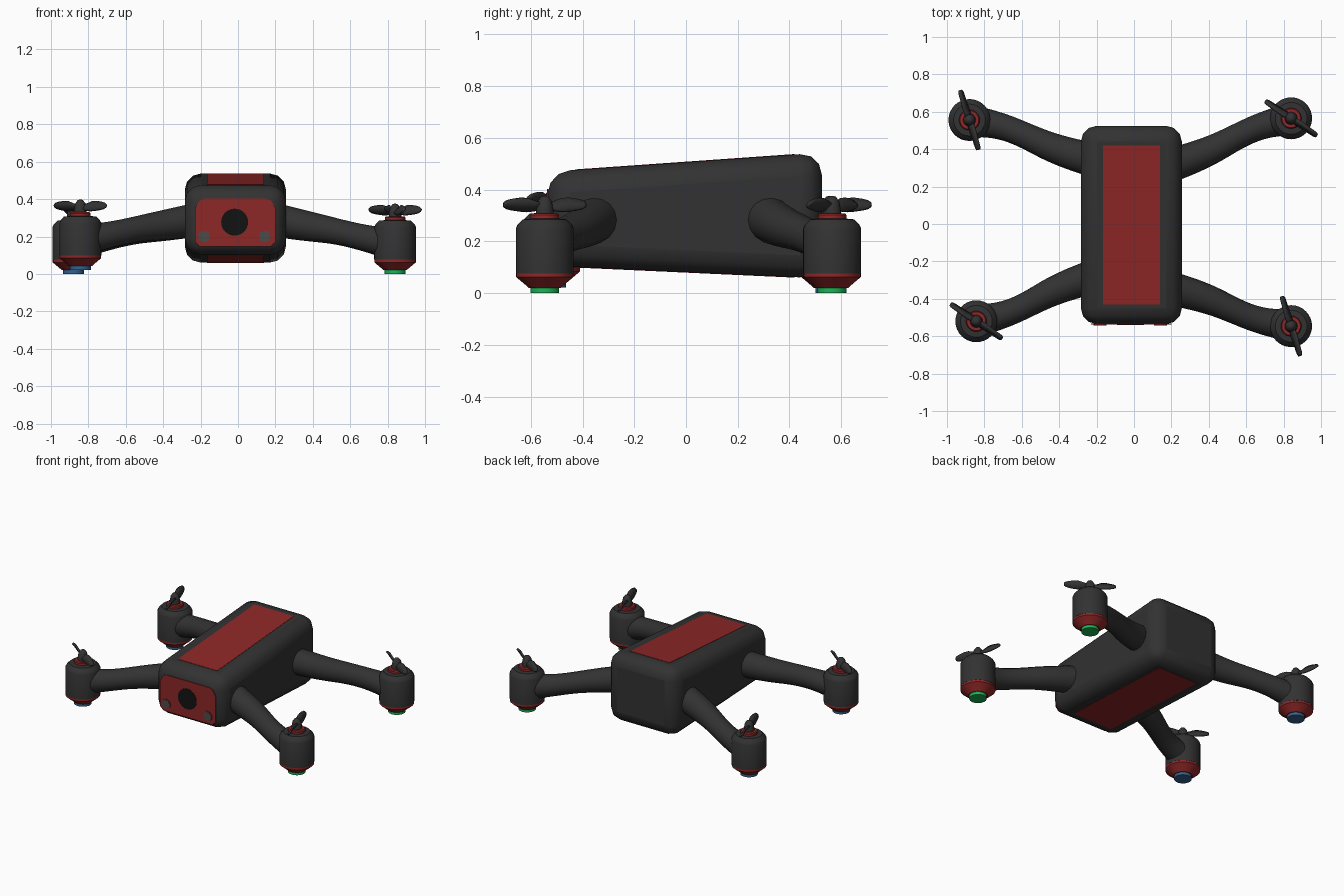
import bpy, bmesh
from math import sin, cos, pi, radians
from mathutils import Vector, Matrix

if "Cube" in bpy.data.objects:
    bpy.data.objects.remove(bpy.data.objects["Cube"])


def mat(name, rgb):
    m = bpy.data.materials.new(name)
    m.diffuse_color = (*rgb, 1)
    m.use_nodes = True
    m.node_tree.nodes["Principled BSDF"].inputs["Base Color"].default_value = m.diffuse_color
    return m


DARK = mat("dark", (0.032, 0.032, 0.032))
BLACK = mat("black", (0.006, 0.006, 0.006))
RED = mat("red", (0.27, 0.02, 0.02))
GREEN = mat("green", (0.01, 0.45, 0.09))
BLUE = mat("blue", (0.035, 0.12, 0.26))
GLASS = mat("glass", (0.07, 0.07, 0.07))
CX = -0.014  # body centre line


def finish(ob, angle=35):
    bpy.ops.object.select_all(action='DESELECT')
    ob.select_set(True)
    bpy.context.view_layer.objects.active = ob
    bpy.ops.object.shade_smooth_by_angle(angle=radians(angle))


def from_bm(name, bm, material):
    bmesh.ops.recalc_face_normals(bm, faces=bm.faces)
    me = bpy.data.meshes.new(name)
    bm.to_mesh(me)
    bm.free()
    me.materials.append(material)
    ob = bpy.data.objects.new(name, me)
    bpy.context.collection.objects.link(ob)
    finish(ob)
    return ob


def prism(name, poly, offset, material):
    """Extrude a polygon of 3D points by an offset."""
    bm = bmesh.new()
    face = bm.faces.new([bm.verts.new(p) for p in poly])
    ext = bmesh.ops.extrude_face_region(bm, geom=[face], use_keep_orig=True)
    verts = [g for g in ext["geom"] if isinstance(g, bmesh.types.BMVert)]
    bmesh.ops.translate(bm, verts=verts, vec=offset)
    return from_bm(name, bm, material)


def lathe(name, profile, loc, material, n=32, rot=None):
    """Closed turned part from (radius, height) points."""
    bm = bmesh.new()
    rings = [[bm.verts.new((r * cos(2 * pi * i / n), r * sin(2 * pi * i / n), z))
              for i in range(n)] for r, z in profile]
    for a, b in zip(rings, rings[1:]):
        for i in range(n):
            j = (i + 1) % n
            bm.faces.new((a[i], a[j], b[j], b[i]))
    bm.faces.new(rings[0])
    bm.faces.new(rings[-1])
    if rot:
        bm.transform(rot)
    ob = from_bm(name, bm, material)
    ob.location = loc
    return ob


# body: wedge-shaped box with rounded edges
def top_z(y):
    return 0.506 + 0.07 * y


def bottom_z(y):
    return 0.081 - 0.046 * y


F, B, HW = -0.535, 0.525, 0.27
body = prism("body", [(CX - HW, F, bottom_z(F)), (CX - HW, B, bottom_z(B)),
                      (CX - HW, B, top_z(B)), (CX - HW, F, top_z(F))],
             (2 * HW, 0, 0), DARK)
bev = body.modifiers.new("round", 'BEVEL')
bev.width, bev.segments = 0.085, 3
bev.limit_method = 'NONE'

# red panels on top and underneath
for name, zf, d in (("top_panel", top_z, 0.002), ("bottom_panel", bottom_z, -0.002)):
    prism(name, [(x, y, zf(y) + d) for x, y in
                 ((-0.167, -0.43), (0.14, -0.43), (0.14, 0.42), (-0.167, 0.42))],
          (0, 0, -3 * d), RED)

# front plate with clipped corners
x0, x1, z0, z1, c = CX - 0.215, CX + 0.215, 0.147, 0.402, 0.025
prism("front_plate", [(x, F - 0.002, z) for x, z in (
    (x0 + c, z0), (x1 - c, z0), (x1, z0 + c), (x1, z1 - 2 * c), (x1 - c, z1 - c / 3), (x1 - 2 * c, z1),
    (x0 + 2 * c, z1), (x0 + c, z1 - c / 3), (x0, z1 - 2 * c), (x0, z0 + c))], (0, 0.006, 0), RED)

# camera lens and two sensors
FACING = Matrix.Rotation(pi / 2, 4, 'X')
lathe("camera_lens", [(0.072, -0.01), (0.072, 0.004)], (-0.018, F, 0.277), BLACK, rot=FACING)
for x in (-0.182, 0.142):
    lathe("sensor_rim", [(0.034, -0.01), (0.034, 0.008)], (x, F, 0.2), RED, 20, FACING)
    lathe("sensor_glass", [(0.031, 0), (0.031, 0.009)], (x, F, 0.2), GLASS, 20, FACING)


# tapered arm swept along a curve
def arm(name, start, end):
    cu = bpy.data.curves.new(name, 'CURVE')
    cu.dimensions = '3D'
    cu.bevel_depth, cu.bevel_resolution, cu.resolution_u = 1, 6, 6
    cu.use_fill_caps = True
    sp = cu.splines.new('NURBS')
    side = 1 if end[1] > 0 else -1
    stations = ((0, 0, 0.09, 0), (0.25, -0.01, 0.082, 0), (0.45, 0.005, 0.07, 0.005),
                (0.65, 0.025, 0.067, 0), (0.82, 0.02, 0.073, -0.005), (0.97, 0, 0.085, -0.005))
    sp.points.add(len(stations) - 1)
    s, e = Vector(start), Vector(end)
    for p, (t, dy, r, dz) in zip(sp.points, stations):
        q = s.lerp(e, t) + Vector((0, side * dy, dz))
        p.co = (*q, 1)
        p.radius = r
    sp.use_endpoint_u = True
    sp.order_u = 4
    cu.materials.append(DARK)
    ob = bpy.data.objects.new(name, cu)
    bpy.context.collection.objects.link(ob)
    bpy.ops.object.select_all(action='DESELECT')
    ob.select_set(True)
    bpy.context.view_layer.objects.active = ob
    bpy.ops.object.convert(target='MESH')
    finish(bpy.context.object)


# two twisted leaf-shaped blades
def propeller(name, loc, angle):
    bm = bmesh.new()
    for turn in (0, pi):
        rows = []
        for r, w, pitch, dz in ((0.01, 0.012, 35, 0), (0.04, 0.022, 50, -0.002), (0.07, 0.028, 62, 0.002),
                                (0.1, 0.027, 66, 0.004), (0.135, 0.022, 62, 0.004),
                                (0.155, 0.017, 55, 0.004), (0.167, 0.008, 45, 0.004)):
            p = radians(pitch)
            rows.append([bm.verts.new(Matrix.Rotation(angle + turn, 3, 'Z') @
                         Vector((r, k * w * cos(p), dz + k * w * sin(p)))) for k in (-1, 0, 1)])
        for a, b in zip(rows, rows[1:]):
            for i in range(2):
                bm.faces.new((a[i], a[i + 1], b[i + 1], b[i]))
    ob = from_bm(name, bm, DARK)
    ob.location = loc
    sol = ob.modifiers.new("thickness", 'SOLIDIFY')
    sol.thickness, sol.offset = 0.012, 0


# four rotor units: motor position, lift, arm root y, blade angle, foot colour
for name, x, y, z, root, ang, foot in (
        ("front_right", 0.84, -0.546, 0, -0.345, 107, GREEN),
        ("back_right", 0.84, 0.565, 0, 0.315, 146, GREEN),
        ("front_left", -0.843, -0.52, 0.022, -0.285, 146, BLUE),
        ("back_left", -0.88, 0.556, 0, 0.345, 107, BLUE)):
    loc = (x, y, z)
    sx = 0.2 if x > 0 else -0.23
    arm(name + "_arm", (sx, root, 0.288), (x, y, 0.163 + z))
    lathe(name + "_foot", [(0.056, 0), (0.056, 0.025)], loc, foot)
    lathe(name + "_motor_base", [(0.062, 0.02), (0.068, 0.026), (0.111, 0.062), (0.111, 0.078)], loc, RED)
    lathe(name + "_motor", [(0.112, 0.076), (0.112, 0.25), (0.105, 0.265), (0.085, 0.285), (0.04, 0.289)],
          loc, DARK)
    lathe(name + "_collar", [(0.055, 0.28), (0.055, 0.302), (0.05, 0.308)], loc, RED)
    lathe(name + "_hub", [(0.034, 0.3), (0.033, 0.325), (0.027, 0.355), (0.015, 0.372), (0.004, 0.376)],
          loc, DARK, 20)
    propeller(name + "_propeller", (x, y, z + 0.338), radians(ang))
